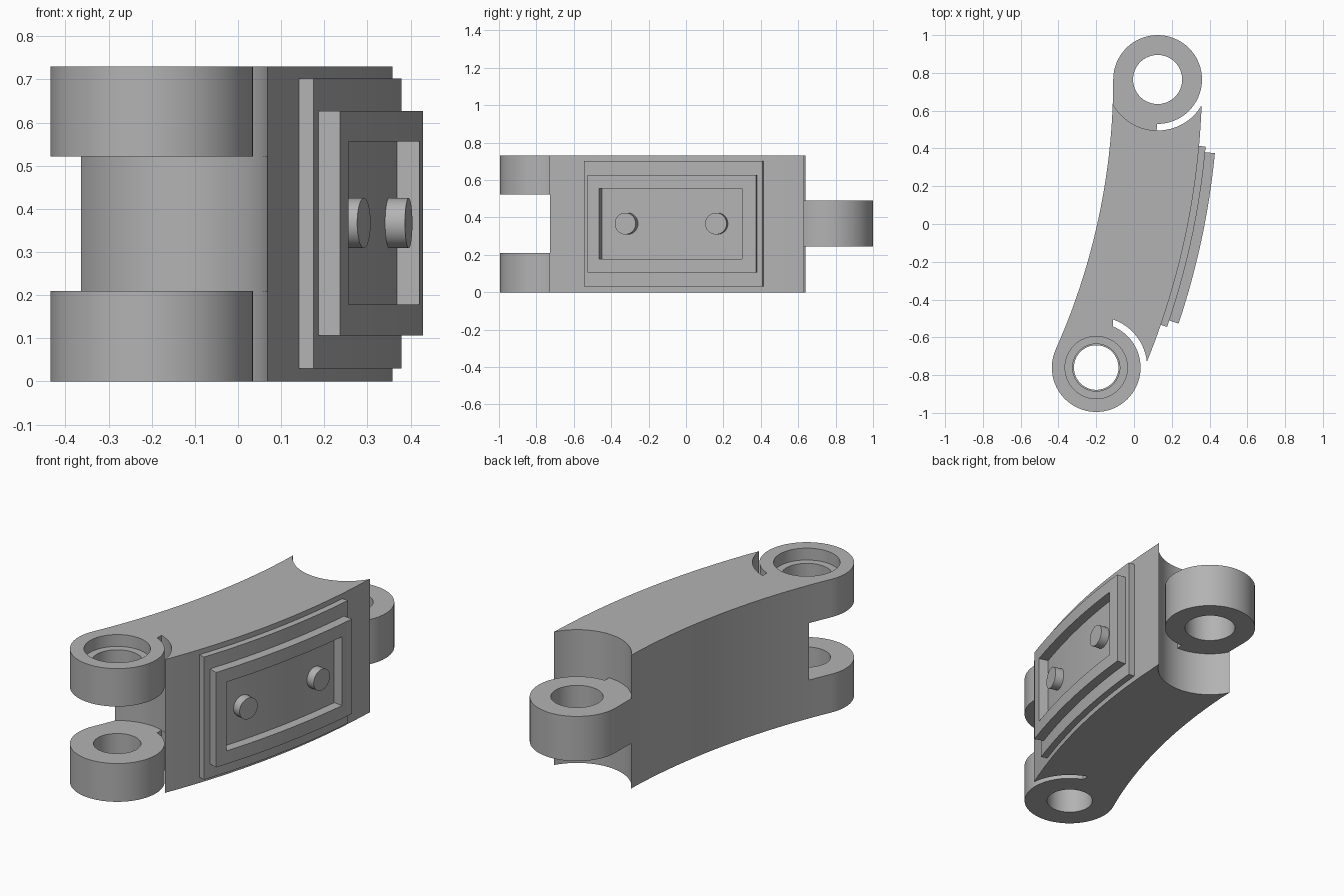
import bpy, bmesh
from math import sin, cos, radians
from mathutils import Matrix, Vector

cube = bpy.data.objects.get("Cube")
if cube:
    bpy.data.objects.remove(cube, do_unlink=True)

# One plain grey for every part
grey = bpy.data.materials.new("light_grey")
grey.use_nodes = True
colour = (0.45, 0.45, 0.45, 1)
grey.diffuse_color = colour
grey.node_tree.nodes["Principled BSDF"].inputs["Base Color"].default_value = colour

HEIGHT = 0.73
BEND = (-3.615, 0.765)      # centre of the curve the link follows
FRONT = (-0.2, -0.76)       # front hinge axis
BACK = (0.125, 0.765)       # back hinge axis
INNER, OUTER = 3.505, 3.975  # radii of the two long sides
EYE, CLEAR = 0.235, 0.27    # hinge radius and hinge clearance
PLATE, FRAME = 4.01, 4.062  # outer radii of the raised panels


def arc(centre, r, a, b, n=24):
    steps = [radians(a + (b - a) * i / n) for i in range(n + 1)]
    return [(centre[0] + r * cos(t), centre[1] + r * sin(t)) for t in steps]


def circle(centre, r, n=64):
    return arc(centre, r, 0, 360, n)[:-1]


def band(r0, r1, a, b):
    """Outline of a curved slab between two radii and two angles."""
    return arc(BEND, r1, a, b) + arc(BEND, r0, b, a)


def prism(name, outline, z0, z1):
    bm = bmesh.new()
    face = bm.faces.new([bm.verts.new((x, y, z0)) for x, y in outline])
    new = bmesh.ops.extrude_face_region(bm, geom=[face])["geom"]
    verts = [v for v in new if isinstance(v, bmesh.types.BMVert)]
    bmesh.ops.translate(bm, verts=verts, vec=(0, 0, z1 - z0))
    bmesh.ops.recalc_face_normals(bm, faces=bm.faces)
    mesh = bpy.data.meshes.new(name)
    bm.to_mesh(mesh)
    bm.free()
    mesh.materials.append(grey)
    obj = bpy.data.objects.new(name, mesh)
    bpy.context.collection.objects.link(obj)
    return obj


def cut(obj, outline, z0, z1):
    cutter = prism("cutter", outline, z0, z1)
    cutter.hide_render = True
    mod = obj.modifiers.new("cut", "BOOLEAN")
    mod.operation = "DIFFERENCE"
    mod.solver = "EXACT"
    mod.object = cutter
    bpy.context.view_layer.update()
    graph = bpy.context.evaluated_depsgraph_get()
    mesh = bpy.data.meshes.new_from_object(obj.evaluated_get(graph))
    obj.modifiers.clear()
    obj.data = mesh
    bpy.data.objects.remove(cutter, do_unlink=True)


# Curved body with the front hinge lugs and their clearance slot
outline = (arc(BEND, OUTER, -22.09, -1.95)[1:-1]
           + arc(BACK, CLEAR, -30.1, -152.2, 32)
           + arc(BEND, INNER, -2.06, -24.07)[1:-1]
           + arc(FRONT, EYE, 155.93, 427.5, 48)
           + arc(FRONT, CLEAR, 70.5, 6.4, 16))
body = prism("link_body", outline, 0, HEIGHT)
cut(body, circle(FRONT, CLEAR + 0.001), 0.21, 0.522)   # space between lugs
cut(body, circle(FRONT, 0.118), -0.1, 0.4)             # lower pin hole
cut(body, circle(FRONT, 0.125), 0.4, 0.8)              # upper pin hole
cut(body, circle(FRONT, 0.165), 0.665, 0.8)            # counterbore

# Back hinge eye, joined to the body on its inner side
outline = arc(BACK, EYE, -91, 180, 48) + arc(BACK, CLEAR + 0.002, 210, 269, 16)
eye = prism("back_hinge_eye", outline, 0.245, 0.49)
cut(eye, circle(BACK, 0.13), 0.1, 0.6)

# Raised panel and picture-frame panel on the outer side
panel = prism("side_panel", band(OUTER - 0.02, PLATE, -19.07, -5.08), 0.03, 0.702)
frame = prism("panel_frame", band(PLATE - 0.01, FRAME, -18.55, -5.51), 0.107, 0.627)
cut(frame, band(PLATE - 0.05, FRAME + 0.05, -17.63, -6.57), 0.179, 0.556)
parts = [body, eye, panel, frame]

# Two round studs standing square to the curved panel
for name, angle in (("front_stud", -15.59), ("back_stud", -8.58)):
    stud = prism(name, circle((0, 0), 0.058, 48), PLATE - 0.01, PLATE + 0.046)
    stud.data.transform(Matrix.Translation(Vector((*BEND, 0.367)))
                        @ Matrix.Rotation(radians(angle), 4, "Z")
                        @ Matrix.Rotation(radians(90), 4, "Y"))
    parts.append(stud)

# Smooth the curved walls, keep the corners sharp
bpy.ops.object.select_all(action="DESELECT")
for obj in parts:
    obj.select_set(True)
bpy.context.view_layer.objects.active = body
bpy.ops.object.shade_smooth_by_angle(angle=radians(30))
